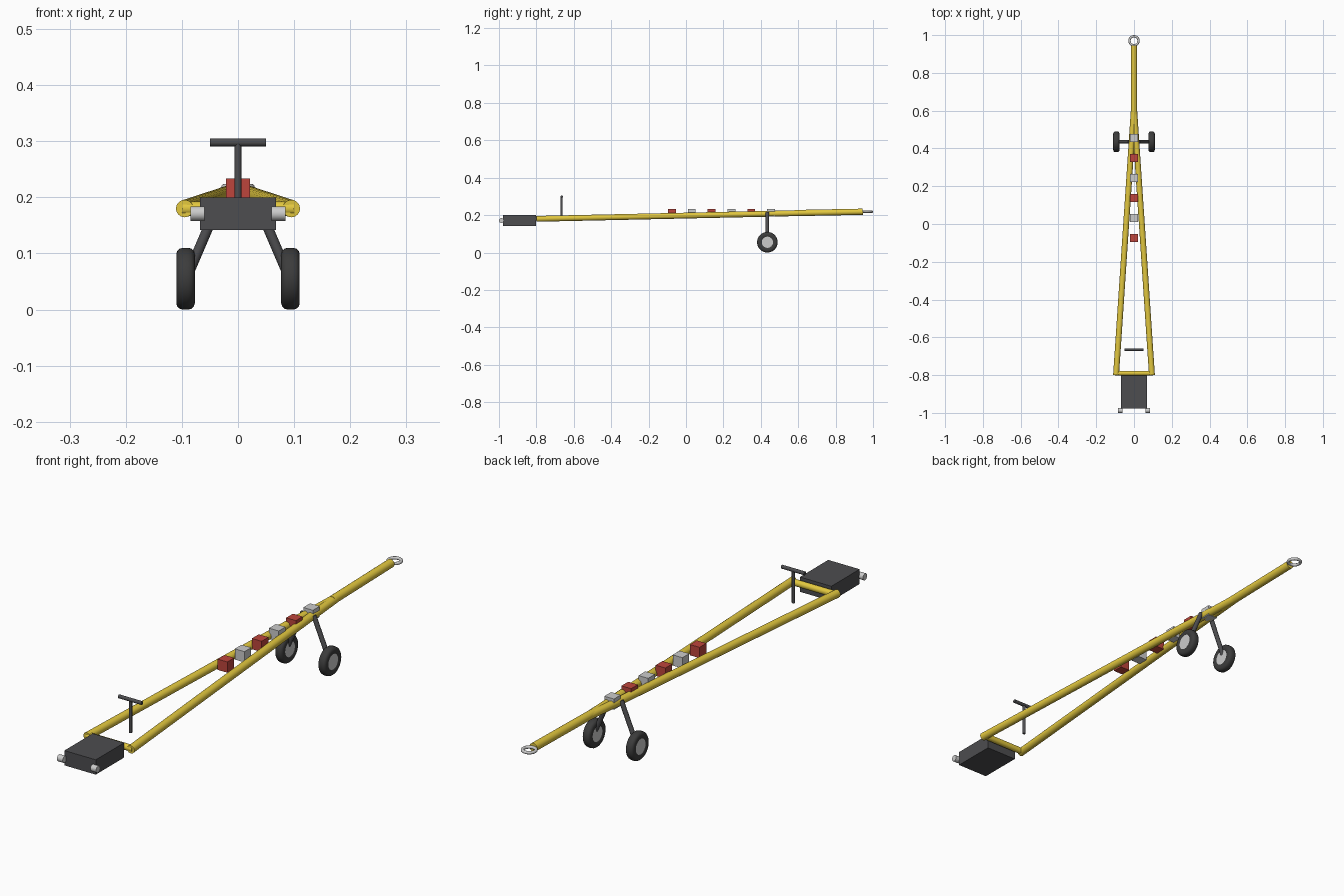
import bpy, bmesh, math
from mathutils import Vector

if "Cube" in bpy.data.objects:
    bpy.data.objects.remove(bpy.data.objects["Cube"])


def material(name, rgb):
    m = bpy.data.materials.new(name)
    m.diffuse_color = (*rgb, 1)
    m.use_nodes = True
    m.node_tree.nodes["Principled BSDF"].inputs["Base Color"].default_value = m.diffuse_color
    return m


YELLOW = material("yellow_paint", (0.77, 0.58, 0.05))
RED = material("red_paint", (0.51, 0.06, 0.045))
DARK = material("dark_steel", (0.075, 0.075, 0.08))
RUBBER = material("rubber", (0.045, 0.045, 0.045))


def finish(name, mat, smooth=True):
    ob = bpy.context.object
    ob.name = name
    if mat:
        ob.data.materials.append(mat)
    if smooth:
        bpy.ops.object.shade_smooth_by_angle(angle=math.radians(35))
    return ob


def rod(name, a, b, r, mat=None, sides=24):
    a, b = Vector(a), Vector(b)
    d = b - a
    bpy.ops.mesh.primitive_cylinder_add(vertices=sides, radius=r, depth=d.length,
                                        location=(a + b) / 2,
                                        rotation=d.to_track_quat('Z', 'Y').to_euler())
    return finish(name, mat)


def box(name, loc, size, mat=None):
    bpy.ops.mesh.primitive_cube_add(size=1, location=loc)
    bpy.context.object.scale = size
    bpy.ops.object.transform_apply(location=False, rotation=False, scale=True)
    return finish(name, mat, smooth=False)


def lathe_x(name, profile, loc, mat, steps=40):
    # closed (x, radius) profile revolved about the x axis
    bm = bmesh.new()
    vs = [bm.verts.new((x, 0, r)) for x, r in profile]
    edges = [bm.edges.new((vs[i], vs[(i + 1) % len(vs)])) for i in range(len(vs))]
    bmesh.ops.spin(bm, geom=vs + edges, cent=(0, 0, 0), axis=(1, 0, 0),
                   angle=math.tau, steps=steps, use_duplicate=False)
    bmesh.ops.remove_doubles(bm, verts=bm.verts, dist=1e-5)
    bmesh.ops.recalc_face_normals(bm, faces=bm.faces)
    me = bpy.data.meshes.new(name)
    bm.to_mesh(me)
    bm.free()
    ob = bpy.data.objects.new(name, me)
    ob.location = loc
    bpy.context.collection.objects.link(ob)
    bpy.ops.object.select_all(action='DESELECT')
    ob.select_set(True)
    bpy.context.view_layer.objects.active = ob
    return finish(name, mat)


# Main frame: single pole, towing eye and rear cross tube
rod("main_pole", (0, 0.58, 0.211), (0, 0.945, 0.218), 0.0165, YELLOW)
bpy.ops.mesh.primitive_torus_add(major_radius=0.024, minor_radius=0.006,
                                 major_segments=36, minor_segments=12,
                                 location=(0, 0.97, 0.218))
finish("towing_eye", None)
rod("cross_tube", (-0.1, -0.79, 0.18), (0.1, -0.79, 0.18), 0.0125, YELLOW)

# Head block and handle
box("head_block", (0, -0.89, 0.171), (0.136, 0.175, 0.058), DARK)
rod("handle_post", (0, -0.665, 0.17), (0, -0.665, 0.298), 0.006, DARK)
rod("handle_grip", (-0.05, -0.665, 0.298), (0.05, -0.665, 0.298), 0.007, DARK)

# Alternating blocks along the top
for i in range(6):
    box("red_block" if i % 2 == 0 else "grey_block",
        (0, -0.075 + i * 0.106, 0.213), (0.042, 0.042, 0.042),
        RED if i % 2 == 0 else None)

# Rounded tyre section, half first and then mirrored
half = [(0.0145, 0.030), (0.0165, 0.034), (0.0165, 0.044), (0.0145, 0.050),
        (0.010, 0.0538), (0.004, 0.055)]
tyre = half + [(-x, r) for x, r in reversed(half)]

# Paired parts on both sides
for s, side in ((-1, "left"), (1, "right")):
    rod(f"frame_tube_{side}", (s * 0.095, -0.80, 0.18), (0, 0.62, 0.211), 0.0155, YELLOW)
    rod(f"head_pin_{side}", (s * 0.06, -0.987, 0.171), (s * 0.085, -0.987, 0.171), 0.013)
    rod(f"wheel_strut_{side}", (s * 0.024, 0.435, 0.214), (s * 0.09, 0.435, 0.06), 0.009, DARK)
    lathe_x(f"tyre_{side}", tyre, (s * 0.0935, 0.435, 0.055), RUBBER)
    rod(f"wheel_hub_{side}", (s * 0.079, 0.435, 0.055), (s * 0.108, 0.435, 0.055), 0.031, None, 32)
